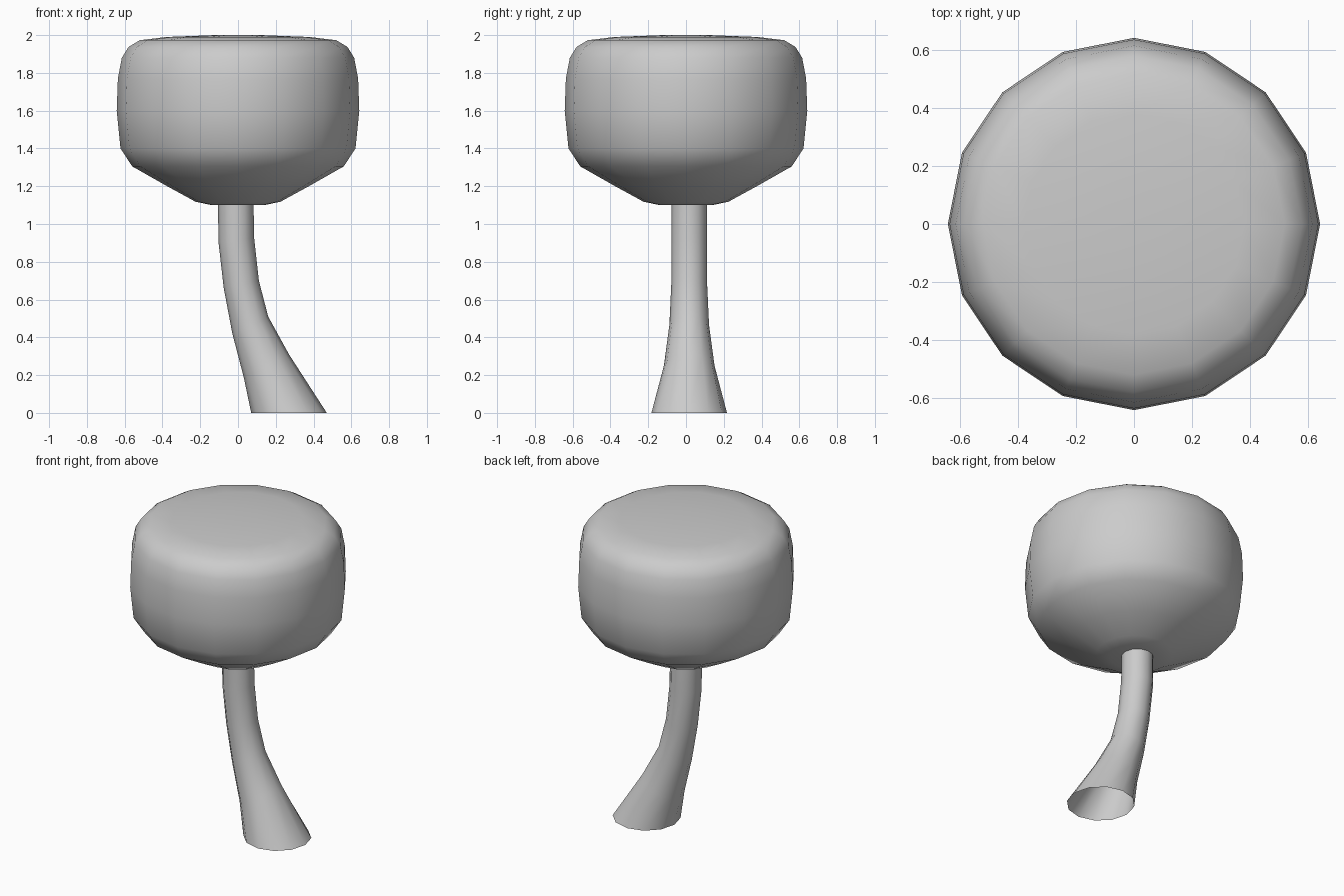
import bpy
import bmesh
from math import cos, sin, pi
from mathutils import Vector

if "Cube" in bpy.data.objects:
    bpy.data.objects.remove(bpy.data.objects["Cube"])


def loft(name, rings, sides, capped):
    """Skin circular rings given as (centre, radius, tilt about y)."""
    bm = bmesh.new()
    loops = []
    for centre, radius, tilt in rings:
        u = Vector((cos(tilt), 0, sin(tilt)))
        v = Vector((0, 1, 0))
        c = Vector(centre)
        loops.append([bm.verts.new(c + radius * (u * cos(2 * pi * i / sides)
                                                 + v * sin(2 * pi * i / sides)))
                      for i in range(sides)])
    for a, b in zip(loops, loops[1:]):
        for i in range(sides):
            j = (i + 1) % sides
            bm.faces.new((a[i], a[j], b[j], b[i]))
    if capped:
        bm.faces.new(loops[0][::-1])
        bm.faces.new(loops[-1])
    for f in bm.faces:
        f.smooth = True
    mesh = bpy.data.meshes.new(name)
    bm.to_mesh(mesh)
    bm.free()
    obj = bpy.data.objects.new(name, mesh)
    bpy.context.collection.objects.link(obj)
    return obj


# Rounded crown: (radius, height) profile
crown = [(0.14, 1.10), (0.225, 1.118), (0.375, 1.20), (0.56, 1.305), (0.622, 1.40),
         (0.642, 1.60), (0.636, 1.77), (0.615, 1.88), (0.58, 1.937), (0.52, 1.973),
         (0.38, 1.99), (0.12, 2.0)]
loft("tree_crown", [((0, 0, z), r, 0) for r, z in crown], 16, True)

# Bent, flared trunk, open at the foot: (x, z, radius, tilt)
trunk = [(0.27, 0.0, 0.20, 0.0), (0.15, 0.25, 0.134, 0.46), (0.065, 0.465, 0.105, 0.44),
         (0.0175, 0.68, 0.095, 0.21), (-0.009, 0.915, 0.095, 0.12), (-0.0125, 1.16, 0.094, 0.0)]
loft("tree_trunk", [((x, 0.017, z), r, t) for x, z, r, t in trunk], 12, False)
